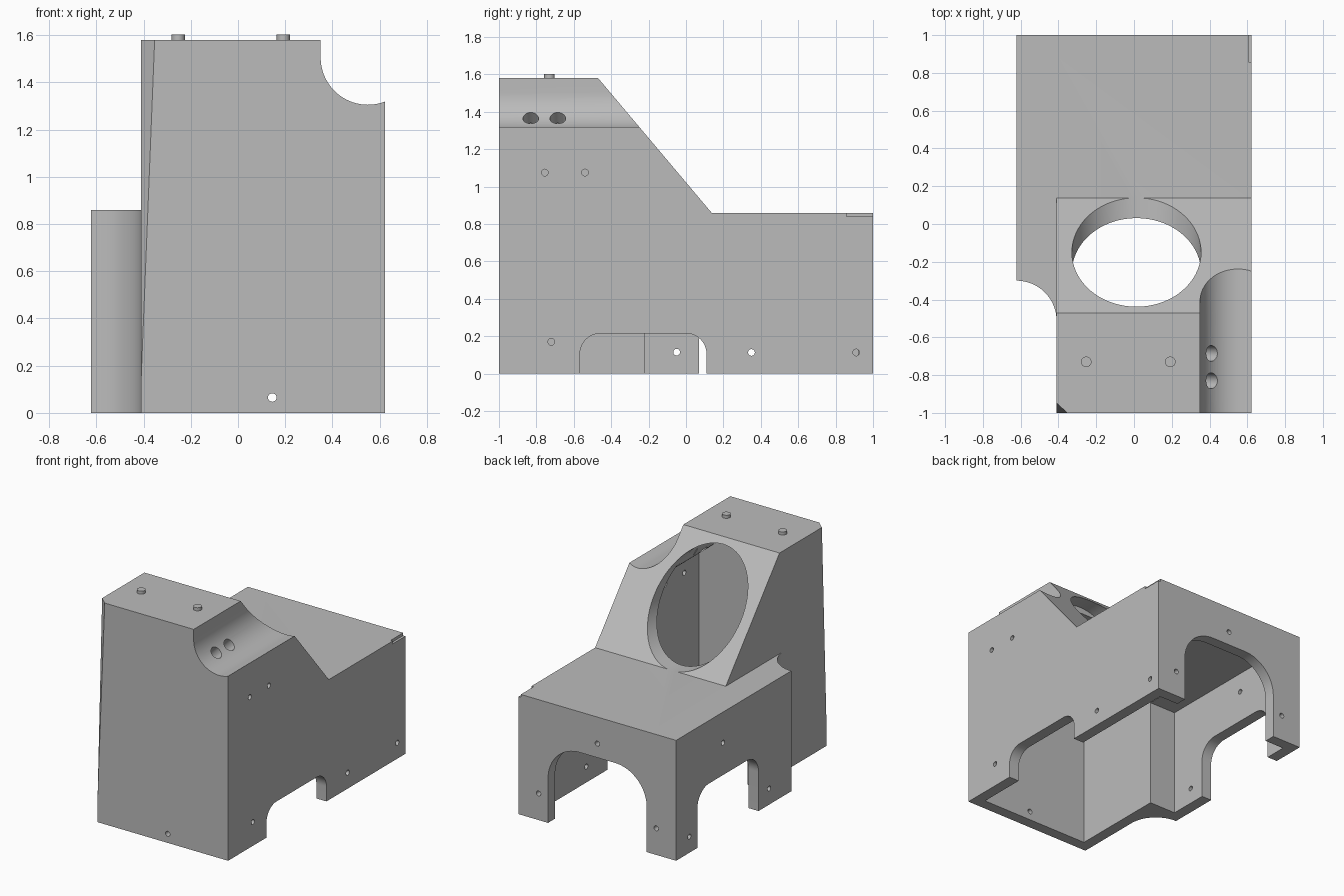
import bpy, bmesh, math
from mathutils import Vector

if "Cube" in bpy.data.objects:
    bpy.data.objects.remove(bpy.data.objects["Cube"])

mat = bpy.data.materials.new("plain grey")
mat.diffuse_color = (0.5, 0.5, 0.5, 1)
mat.use_nodes = True
mat.node_tree.nodes["Principled BSDF"].inputs["Base Color"].default_value = mat.diffuse_color
T = 0.08  # wall thickness


def finish(name, bm):
    bmesh.ops.recalc_face_normals(bm, faces=bm.faces)
    me = bpy.data.meshes.new(name)
    bm.to_mesh(me)
    bm.free()
    me.materials.append(mat)
    ob = bpy.data.objects.new(name, me)
    bpy.context.collection.objects.link(ob)
    return ob


def prism(name, pts, axis, lo, hi):
    """Extrude a 2D outline along an axis."""
    place = {"x": lambda a, b, c: (c, a, b),
             "y": lambda a, b, c: (a, c, b),
             "z": lambda a, b, c: (a, b, c)}[axis]
    bm = bmesh.new()
    r0 = [bm.verts.new(place(a, b, lo)) for a, b in pts]
    r1 = [bm.verts.new(place(a, b, hi)) for a, b in pts]
    bm.faces.new(r0)
    bm.faces.new(r1)
    for i in range(len(pts)):
        j = (i + 1) % len(pts)
        bm.faces.new((r0[i], r0[j], r1[j], r1[i]))
    return finish(name, bm)


def arc(cx, cy, r, a0, a1, n=16):
    return [(cx + r * math.cos(math.radians(a0 + (a1 - a0) * i / n)),
             cy + r * math.sin(math.radians(a0 + (a1 - a0) * i / n))) for i in range(n + 1)]


def rect(a0, b0, a1, b1):
    return [(a0, b0), (a1, b0), (a1, b1), (a0, b1)]


def disc(a, b, r, n=20):
    return arc(a, b, r, 0, 360, n)[:-1]


def rod(name, p, q, r, n=20):
    """Round bar from p to q."""
    p, q = Vector(p), Vector(q)
    bm = bmesh.new()
    bmesh.ops.create_cone(bm, cap_ends=True, segments=n, radius1=r, radius2=r, depth=(q - p).length)
    rot = (q - p).to_track_quat("Z", "Y").to_matrix().to_4x4()
    bm.transform(rot)
    bmesh.ops.translate(bm, verts=bm.verts, vec=(p + q) / 2)
    return finish(name, bm)


def cut(ob, tool):
    m = ob.modifiers.new("cut", "BOOLEAN")
    m.operation, m.solver, m.object = "DIFFERENCE", "EXACT", tool
    bpy.context.view_layer.objects.active = ob
    bpy.ops.object.modifier_apply(modifier=m.name)
    bpy.data.objects.remove(tool)


def arch(a0, a1, top, r):
    return [(a0, -0.2)] + arc(a0 + r, top - r, r, 180, 90) + arc(a1 - r, top - r, r, 90, 0) + [(a1, -0.2)]


def scoop(r):
    return [(0.55 - r, 1.8)] + arc(0.55, 1.505, r, 180, 360, 40) + [(0.55 + r, 1.8)]


# Outer housing: stepped side profile, narrowed on the left
body = prism("housing", [(-1, 0), (1, 0), (1, 0.86), (0.137, 0.86), (-0.47, 1.58), (-1, 1.58)],
             "x", -0.622, 0.622)
cut(body, prism("upper_left", rect(-0.8, 0.86, -0.41, 2), "y", -1.2, 0.9))
cut(body, prism("corner_notch", [(-0.8, -1.2), (-0.41, -1.2)] + arc(-0.622, -0.512, 0.212, 0, 90, 24)
                + [(-0.8, -0.3)], "z", -0.2, 2))
cut(body, prism("top_scoop", scoop(0.2), "y", -1.2, 0.5))

# Hollow interior following the outside, open at the bottom
inner = prism("hollow", [(-1 + T, -0.1), (1 - T, -0.1), (1 - T, 0.86 - T), (0.097, 0.86 - T),
                         (-0.51, 1.58 - T), (-1 + T, 1.58 - T)], "x", -0.622 + T, 0.622 - T)
cut(inner, prism("inner_upper_left", rect(-0.8, 0.86 - T, -0.41 + T, 2), "y", -1.2, 0.95))
cut(inner, prism("inner_notch", rect(-0.8, -1.2, -0.41 + T, -0.3 + T), "z", -0.3, 2))
cut(inner, prism("inner_scoop", scoop(0.2 + T), "y", -1.2, 0.5))
cut(body, inner)

# Large round opening in the slope
cut(body, prism("round_opening", disc(0.013, 1.2, 0.342, 72), "y", -0.55, 0.145))

# Arches along the bottom
cut(body, prism("right_arch", arch(-0.567, 0.11, 0.215, 0.11), "x", 0.5, 0.8))
cut(body, prism("left_arch", arch(0.07, 0.76, 0.41, 0.13), "x", -0.8, -0.5))
cut(body, prism("back_arch", arch(-0.39, 0.39, 0.57, 0.25), "y", 0.88, 1.2))

# Screw holes
for y, z in [(-0.755, 1.075), (-0.54, 1.075), (-0.72, 0.17), (0.35, 0.113), (0.91, 0.113)]:
    cut(body, prism("right_hole", disc(y, z, 0.018), "x", 0.5, 0.8))
for y, z in [(-0.05, 0.115), (0.47, 0.64), (0.85, 0.115)]:
    cut(body, prism("left_hole", disc(y, z, 0.018), "x", -0.8, -0.5))
for x, z in [(0, 0.67), (0.465, 0.19), (-0.465, 0.19)]:
    cut(body, prism("back_hole", disc(x, z, 0.018), "y", 0.88, 1.2))
cut(body, prism("front_hole", disc(0.145, 0.065, 0.018), "y", -1.2, -0.88))

# Paired cable holes in the scoop
for y in (-0.83, -0.685):
    cut(body, rod("cable_hole", (0.48, y, 1.435), (0.31, y, 1.265), 0.042, 28))

# Small nick at the back right top edge
cut(body, prism("edge_nick", rect(0.605, 0.84, 0.7, 0.95), "y", 0.857, 1.2))

# Tapered chamfer on the front left edge, a pyramid scaled past the corner
tip = Vector((-0.41, -1, 0.15))
s = 1.1
bm = bmesh.new()
apex = bm.verts.new(tip)
base = [bm.verts.new(tip + Vector(d) * s) for d in
        [(0.057, 0, 1.43), (0, 0.052, 1.43), (-0.1, 0.052, 1.43), (-0.1, -0.1, 1.43), (0.057, -0.1, 1.43)]]
bm.faces.new(base)
for i in range(5):
    bm.faces.new((apex, base[i], base[(i + 1) % 5]))
cut(body, finish("edge_chamfer", bm))

# Locating pegs on top
pegs = [rod("top_peg", (x, -0.73, 1.57), (x, -0.73, 1.602), 0.028, 24) for x in (-0.253, 0.192)]

for ob in [body] + pegs:
    bpy.ops.object.select_all(action="DESELECT")
    ob.select_set(True)
    bpy.context.view_layer.objects.active = ob
    bpy.ops.object.shade_smooth_by_angle(angle=math.radians(30))
